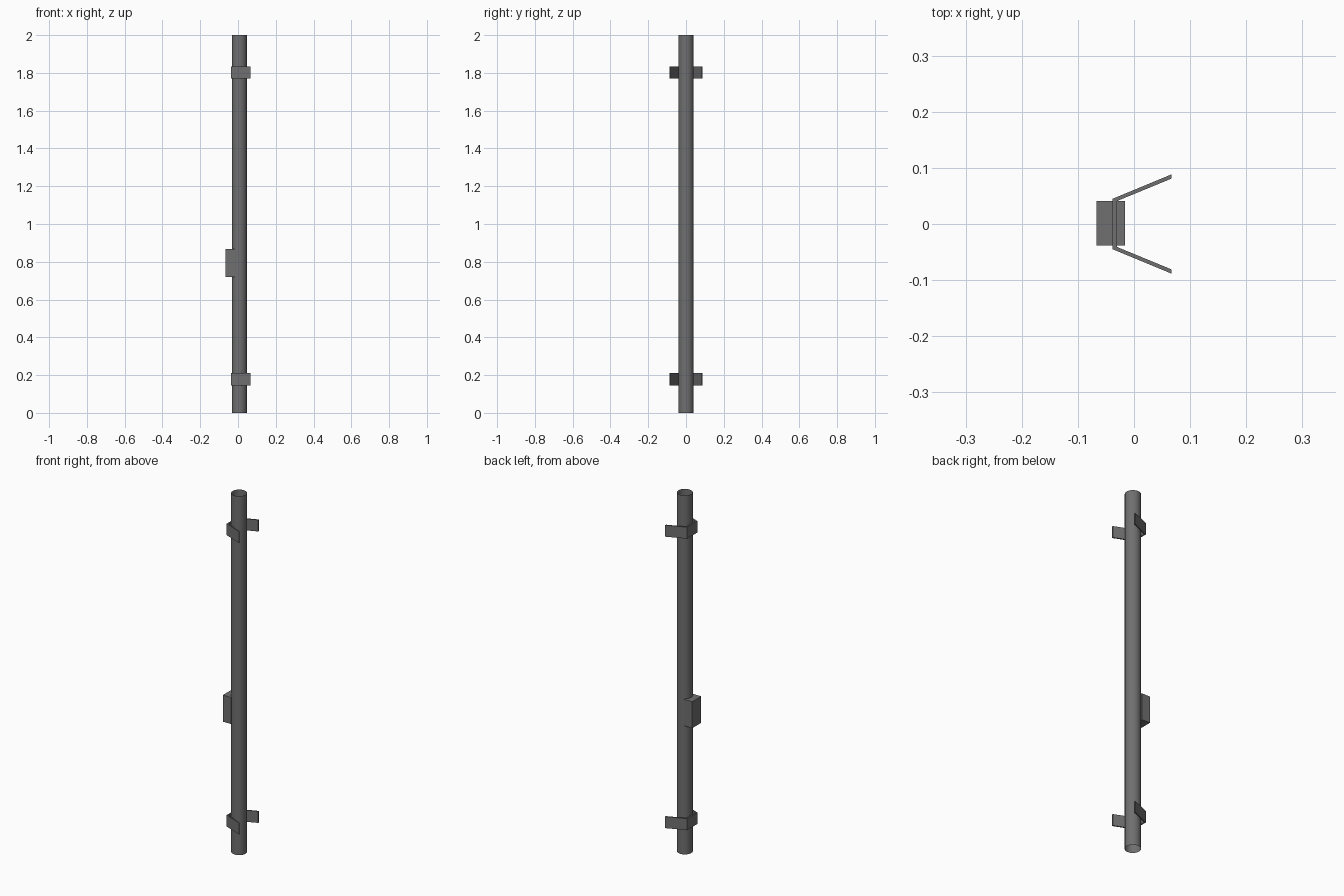
import bpy, bmesh, math

if "Cube" in bpy.data.objects:
    bpy.data.objects.remove(bpy.data.objects["Cube"])

grey = bpy.data.materials.new("dark grey metal")
grey.diffuse_color = (0.16, 0.16, 0.16, 1)
grey.use_nodes = True
grey.node_tree.nodes["Principled BSDF"].inputs["Base Color"].default_value = grey.diffuse_color


def make(name, bm):
    bmesh.ops.recalc_face_normals(bm, faces=bm.faces)
    mesh = bpy.data.meshes.new(name)
    bm.to_mesh(mesh)
    bm.free()
    mesh.materials.append(grey)
    ob = bpy.data.objects.new(name, mesh)
    bpy.context.collection.objects.link(ob)
    return ob


def prism(name, outline, z0, z1):
    """Extrude a flat outline from z0 up to z1."""
    bm = bmesh.new()
    face = bm.faces.new([bm.verts.new((x, y, z0)) for x, y in outline])
    top = bmesh.ops.extrude_face_region(bm, geom=[face])["geom"]
    verts = [v for v in top if isinstance(v, bmesh.types.BMVert)]
    bmesh.ops.translate(bm, verts=verts, vec=(0, 0, z1 - z0))
    return make(name, bm)


# Open-ended post tube
bm = bmesh.new()
bmesh.ops.create_cone(bm, cap_ends=False, segments=32,
                      radius1=0.04, radius2=0.04, depth=2.0)
bmesh.ops.translate(bm, verts=bm.verts, vec=(0.007, 0, 1.0))
tube = make("post_tube", bm)
for p in tube.data.polygons:
    p.use_smooth = True

# Control box on the left side of the post
prism("control_box", [(-0.067, -0.038), (-0.016, -0.038),
                      (-0.016, 0.041), (-0.067, 0.041)], 0.72, 0.868)

# Splayed brackets: half outline mirrored across y = 0
half = [(-0.038, 0.045), (0.067, 0.0885), (0.067, 0.081), (-0.030, 0.041)]
outline = half + [(x, -y) for x, y in reversed(half)]
for name, z in (("lower_bracket", 0.178), ("upper_bracket", 1.802)):
    prism(name, outline, z - 0.032, z + 0.032)
